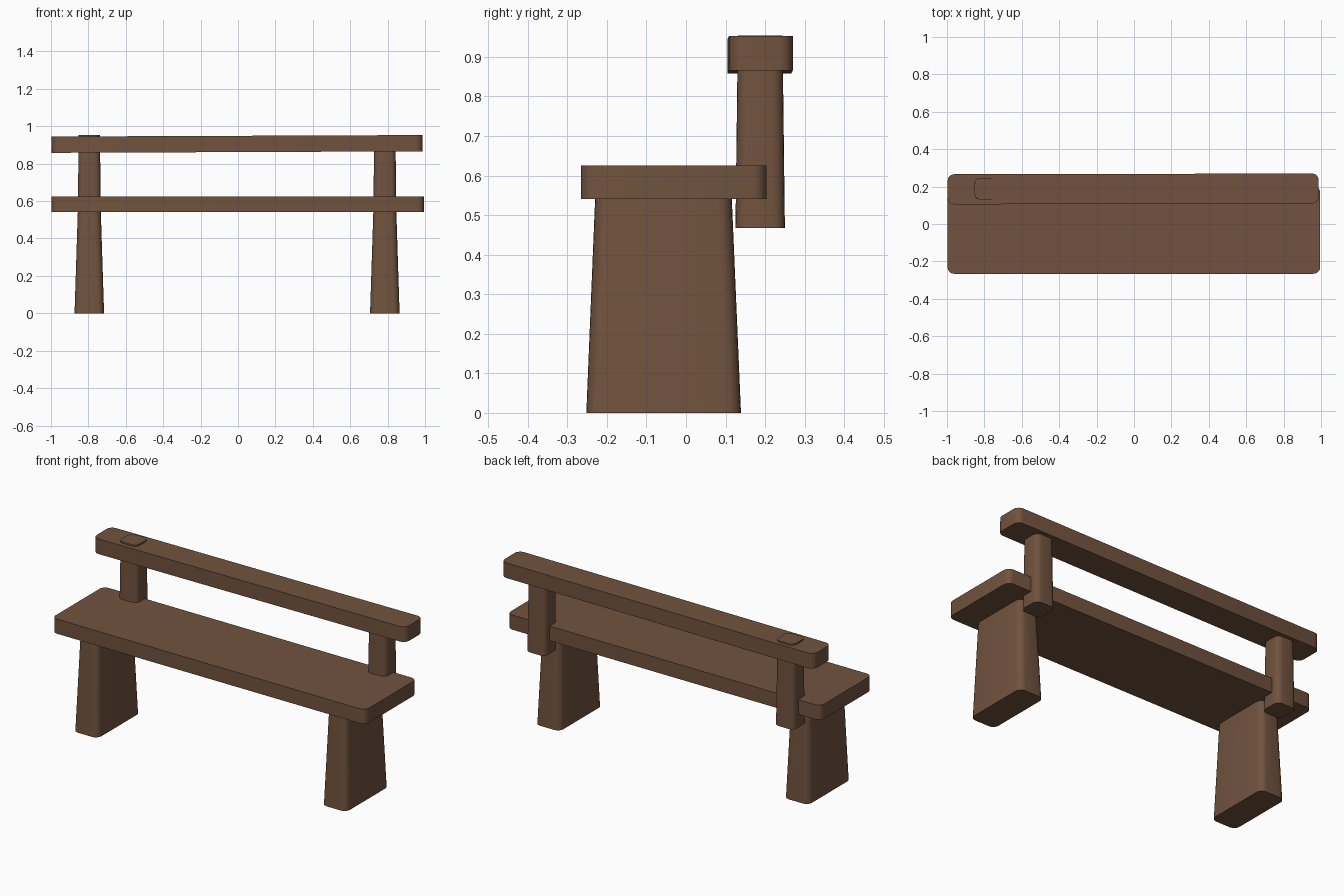
import bpy, bmesh, math
from mathutils import Matrix

if "Cube" in bpy.data.objects:
    bpy.data.objects.remove(bpy.data.objects["Cube"])

wood = bpy.data.materials.new("brown_wood")
wood.diffuse_color = (0.165, 0.086, 0.049, 1.0)
wood.use_nodes = True
wood.node_tree.nodes["Principled BSDF"].inputs["Base Color"].default_value = wood.diffuse_color


def rounded_outline(x0, x1, y0, y1, r, steps=5):
    """Rectangle outline with rounded corners, counter-clockwise."""
    corners = [(x1 - r, y1 - r, 0), (x0 + r, y1 - r, 90),
               (x0 + r, y0 + r, 180), (x1 - r, y0 + r, 270)]
    return [(cx + r * math.cos(math.radians(a + 90 * i / steps)),
             cy + r * math.sin(math.radians(a + 90 * i / steps)))
            for cx, cy, a in corners for i in range(steps + 1)]


def plank(name, bottom, top, z0, z1, r, tilt=0.0, turn=0.0):
    """Loft a rounded block between two (x0, x1, y0, y1) rectangles."""
    bm = bmesh.new()
    low = [bm.verts.new((x, y, z0)) for x, y in rounded_outline(*bottom, r)]
    high = [bm.verts.new((x, y, z1)) for x, y in rounded_outline(*top, r)]
    bm.faces.new(low[::-1])
    bm.faces.new(high)
    n = len(low)
    for i in range(n):
        j = (i + 1) % n
        bm.faces.new((low[i], low[j], high[j], high[i]))
    # Slight hand-made lean about the block's own centre
    pivot = ((bottom[0] + bottom[1]) / 2, (bottom[2] + bottom[3]) / 2, (z0 + z1) / 2)
    rot = Matrix.Rotation(turn, 3, 'Z') @ Matrix.Rotation(-tilt, 3, 'Y')
    bmesh.ops.rotate(bm, verts=bm.verts, cent=pivot, matrix=rot)
    mesh = bpy.data.meshes.new(name)
    bm.to_mesh(mesh)
    bm.free()
    mesh.materials.append(wood)
    obj = bpy.data.objects.new(name, mesh)
    bpy.context.collection.objects.link(obj)
    bpy.context.view_layer.objects.active = obj
    obj.select_set(True)
    bpy.ops.object.shade_smooth_by_angle(angle=math.radians(35))
    obj.select_set(False)


# Seat board
plank("seat", (-0.997, 0.995, -0.266, 0.203), (-0.997, 0.995, -0.266, 0.203),
      0.541, 0.625, 0.035)

# Back rail, slightly higher at the right end
rail = (-0.996, 0.987, 0.107, 0.268)
plank("back_rail", rail, rail, 0.862, 0.949, 0.035, tilt=0.004, turn=0.002)

# Tapered slab legs and back posts; the left post end shows through the rail
for side, leg_x, post_x, post_top in (("left", -0.795, -0.795, 0.954),
                                      ("right", 0.785, 0.785, 0.951)):
    plank(side + "_leg",
          (leg_x - 0.079, leg_x + 0.079, -0.252, 0.139),
          (leg_x - 0.061, leg_x + 0.061, -0.229, 0.115), 0.0, 0.56, 0.035)
    plank(side + "_back_post",
          (post_x - 0.062, post_x + 0.062, 0.125, 0.25),
          (post_x - 0.057, post_x + 0.057, 0.131, 0.244), 0.467, post_top, 0.03)
